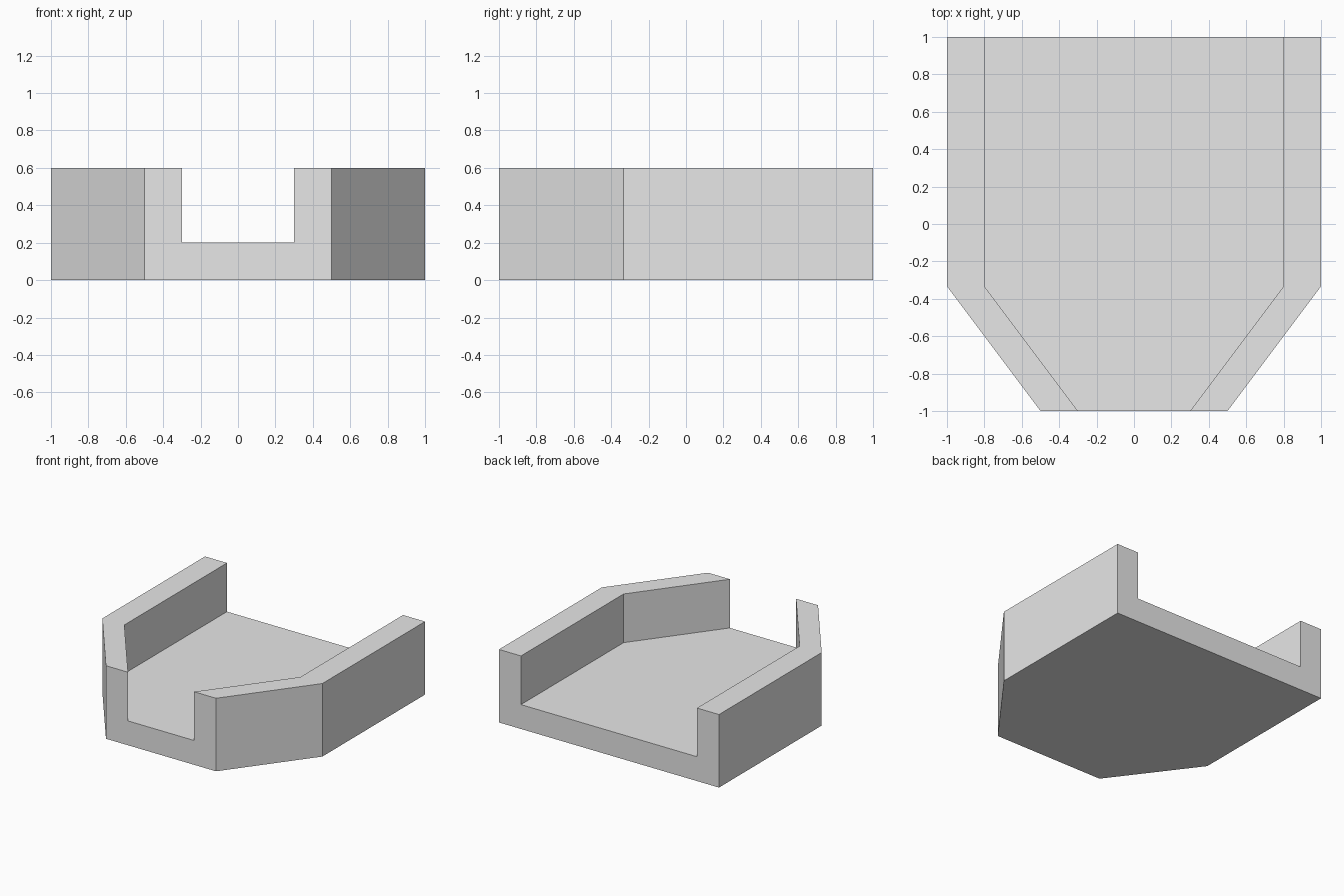
import bpy
import bmesh

cube = bpy.data.objects.get("Cube")
if cube:
    bpy.data.objects.remove(cube, do_unlink=True)

HEIGHT, FLOOR, WALL = 0.6, 0.2, 0.2

grey = bpy.data.materials.new("plain grey")
grey.use_nodes = True
colour = (0.8, 0.8, 0.8, 1)
grey.diffuse_color = colour
grey.node_tree.nodes["Principled BSDF"].inputs["Base Color"].default_value = colour


def channel_section(bm, y, half):
    """U-shaped cross-section with a floor and two walls."""
    inner = half - WALL
    right = [(half, 0), (half, HEIGHT), (inner, HEIGHT), (inner, FLOOR)]
    left = [(-x, z) for x, z in reversed(right)]
    return [bm.verts.new((x, y, z)) for x, z in right + left]


# Open channel: straight at the back, tapering to the front
bm = bmesh.new()
rings = [channel_section(bm, y, half)
         for y, half in ((-1, 0.5), (-0.333, 1), (1, 1))]
for a, b in zip(rings, rings[1:]):
    for i in range(len(a)):
        j = (i + 1) % len(a)
        bm.faces.new((a[i], a[j], b[j], b[i]))

# End faces
bm.faces.new(rings[0])
bm.faces.new(rings[-1])
bmesh.ops.recalc_face_normals(bm, faces=bm.faces)

mesh = bpy.data.meshes.new("tapered_channel")
bm.to_mesh(mesh)
bm.free()
mesh.materials.append(grey)
channel = bpy.data.objects.new("tapered_channel", mesh)
bpy.context.collection.objects.link(channel)
